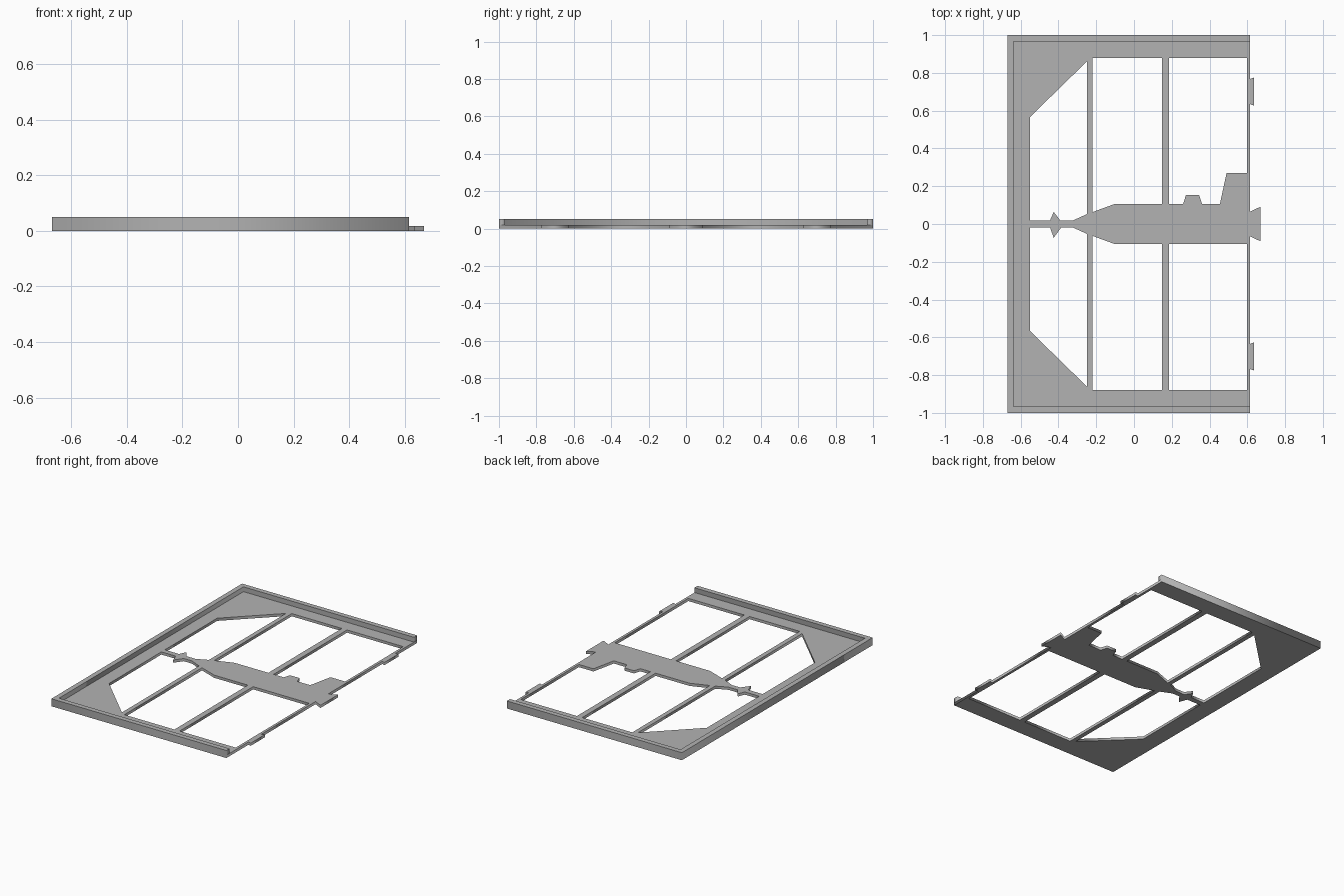
import bpy

cube = bpy.data.objects.get("Cube")
if cube:
    bpy.data.objects.remove(cube, do_unlink=True)

grey = bpy.data.materials.new("plain_grey")
grey.use_nodes = True
COLOUR = (0.45, 0.45, 0.45, 1)
grey.diffuse_color = COLOUR
grey.node_tree.nodes["Principled BSDF"].inputs["Base Color"].default_value = COLOUR

PLATE, TOP = 0.018, 0.05            # sheet thickness, rim height
LEFT, RIGHT, INNER = -0.67, 0.615, 0.878


def flat_part(name, outlines, z0, z1):
    """Filled outline with holes, extruded from z0 to z1."""
    curve = bpy.data.curves.new(name, "CURVE")
    curve.dimensions = "2D"
    curve.fill_mode = "BOTH"
    curve.extrude = (z1 - z0) / 2
    for pts in outlines:
        spline = curve.splines.new("POLY")
        spline.points.add(len(pts) - 1)
        for p, (x, y) in zip(spline.points, pts):
            p.co = (x, y, 0, 1)
        spline.use_cyclic_u = True
    obj = bpy.data.objects.new(name, curve)
    bpy.context.collection.objects.link(obj)
    bpy.ops.object.select_all(action="DESELECT")
    obj.select_set(True)
    bpy.context.view_layer.objects.active = obj
    bpy.ops.object.convert(target="MESH")
    obj = bpy.context.view_layer.objects.active
    for v in obj.data.vertices:
        v.co.z += (z0 + z1) / 2
    obj.data.materials.clear()
    obj.data.materials.append(grey)
    return obj


def flip(pts):
    return [(x, -y) for x, y in pts]


# Central silhouette edges, grouped by the window they border (right to left)
nose = [(-0.25, 0.052), (-0.325, 0.018)]
stem = [(-0.445, 0.018), (-0.55, 0.018)]
shoulder = [(0.148, 0.107), (-0.1, 0.107), (-0.22, 0.063)]
upper_fin = [(-0.39, 0.018), (-0.425, 0.064)]
lower_fin = [(-0.385, 0.018), (-0.425, 0.073)]
tail_fin = [(0.598, 0.27), (0.49, 0.27), (0.455, 0.107), (0.36, 0.107),
            (0.345, 0.153), (0.275, 0.153), (0.26, 0.107), (0.186, 0.107)]
tail_plain = [(0.598, 0.107), (0.186, 0.107)]


def windows(fin, tail):
    return [
        [(-0.55, 0.567), (-0.25, 0.86)] + nose + fin + stem,
        [(-0.22, INNER), (0.148, INNER)] + shoulder,
        [(0.186, INNER), (0.598, INNER)] + tail,
    ]


# Sheet outline with the edge tabs and flared tail
edge = [(0.615, 0.065), (0.67, 0.092), ]
tab = [(RIGHT, 0.635), (0.635, 0.626), (0.635, 0.775), (RIGHT, 0.768)]
half = edge + tab + [(RIGHT, 1), (LEFT, 1)]
outline = half + flip(half)[::-1]
# the tail's end runs straight across between its two flared corners
outline = [(0.67, -0.092)] + half[1:] + flip(half)[::-1][:-2] + [(RIGHT, -0.065)]
outline.insert(1, (0.67, 0.092))
outline.insert(3, (RIGHT, 0.065))
outline.pop(2)

holes = windows(upper_fin, tail_fin) + [flip(w) for w in windows(lower_fin, tail_plain)]
flat_part("cutout_plate", [outline] + holes, 0, PLATE)

# Raised rim on three sides, open on the right
W = 0.033
rim = [(RIGHT, 1), (LEFT, 1), (LEFT, -1), (RIGHT, -1),
       (RIGHT, W - 1), (LEFT + W, W - 1), (LEFT + W, 1 - W), (RIGHT, 1 - W)]
flat_part("raised_rim", [rim], PLATE, TOP)
